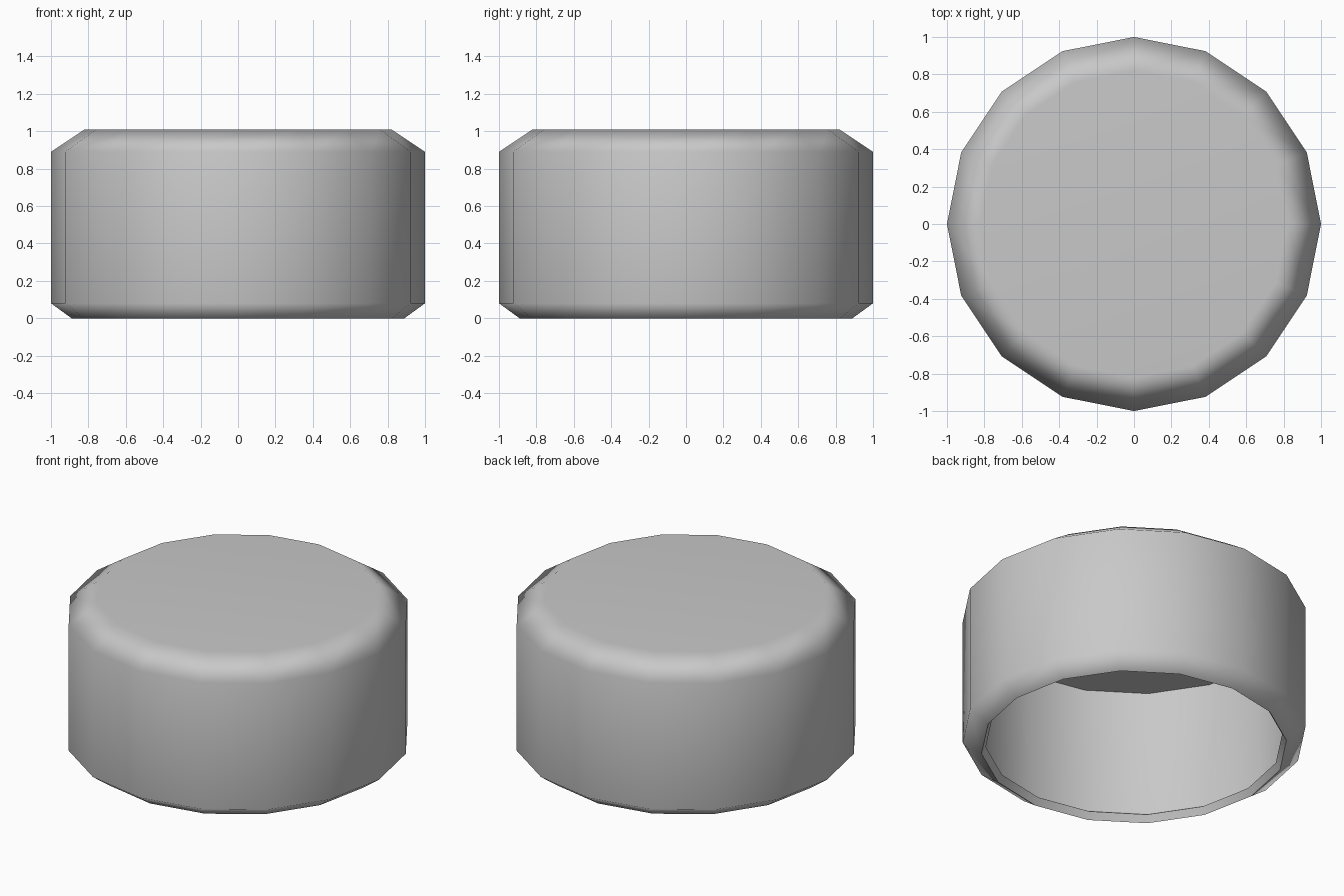
import bpy, bmesh, math
from mathutils import Vector

if "Cube" in bpy.data.objects:
    bpy.data.objects.remove(bpy.data.objects["Cube"], do_unlink=True)

SIDES = 16


def make_material(name, color):
    mat = bpy.data.materials.new(name)
    mat.use_nodes = True
    mat.diffuse_color = color
    mat.node_tree.nodes["Principled BSDF"].inputs["Base Color"].default_value = color
    return mat


def lathe(name, profile, mat):
    """Turn a (radius, height) profile around z and close both ends with flat discs."""
    bm = bmesh.new()
    rings = []
    for radius, height in profile:
        rings.append([
            bm.verts.new(Vector((radius * math.cos(a), radius * math.sin(a), height)))
            for a in (math.tau * i / SIDES for i in range(SIDES))
        ])
    for low, high in zip(rings, rings[1:]):
        for i in range(SIDES):
            j = (i + 1) % SIDES
            bm.faces.new((low[i], low[j], high[j], high[i]))
    bm.faces.new(rings[0])
    bm.faces.new(rings[-1])
    bmesh.ops.recalc_face_normals(bm, faces=bm.faces)
    mesh = bpy.data.meshes.new(name)
    bm.to_mesh(mesh)
    bm.free()
    mesh.materials.append(mat)
    obj = bpy.data.objects.new(name, mesh)
    bpy.context.collection.objects.link(obj)
    return obj


# Hollow cap: ceiling, thin inner wall, turned-in lip, rim, outer wall, bevelled top
cap = lathe("hollow_cap", [
    (0.95, 0.905), (0.95, 0.1), (0.865, 0.044), (0.89, 0.0),
    (1.0, 0.08), (1.0, 0.89), (0.82, 1.01),
], make_material("plain grey", (0.58, 0.58, 0.58, 1.0)))

# Soft bevels, crisp rim and ceiling edge
bpy.ops.object.select_all(action='DESELECT')
cap.select_set(True)
bpy.context.view_layer.objects.active = cap
bpy.ops.object.shade_smooth_by_angle(angle=math.radians(62))
weighted = cap.modifiers.new("weighted_normals", 'WEIGHTED_NORMAL')
weighted.keep_sharp = True
